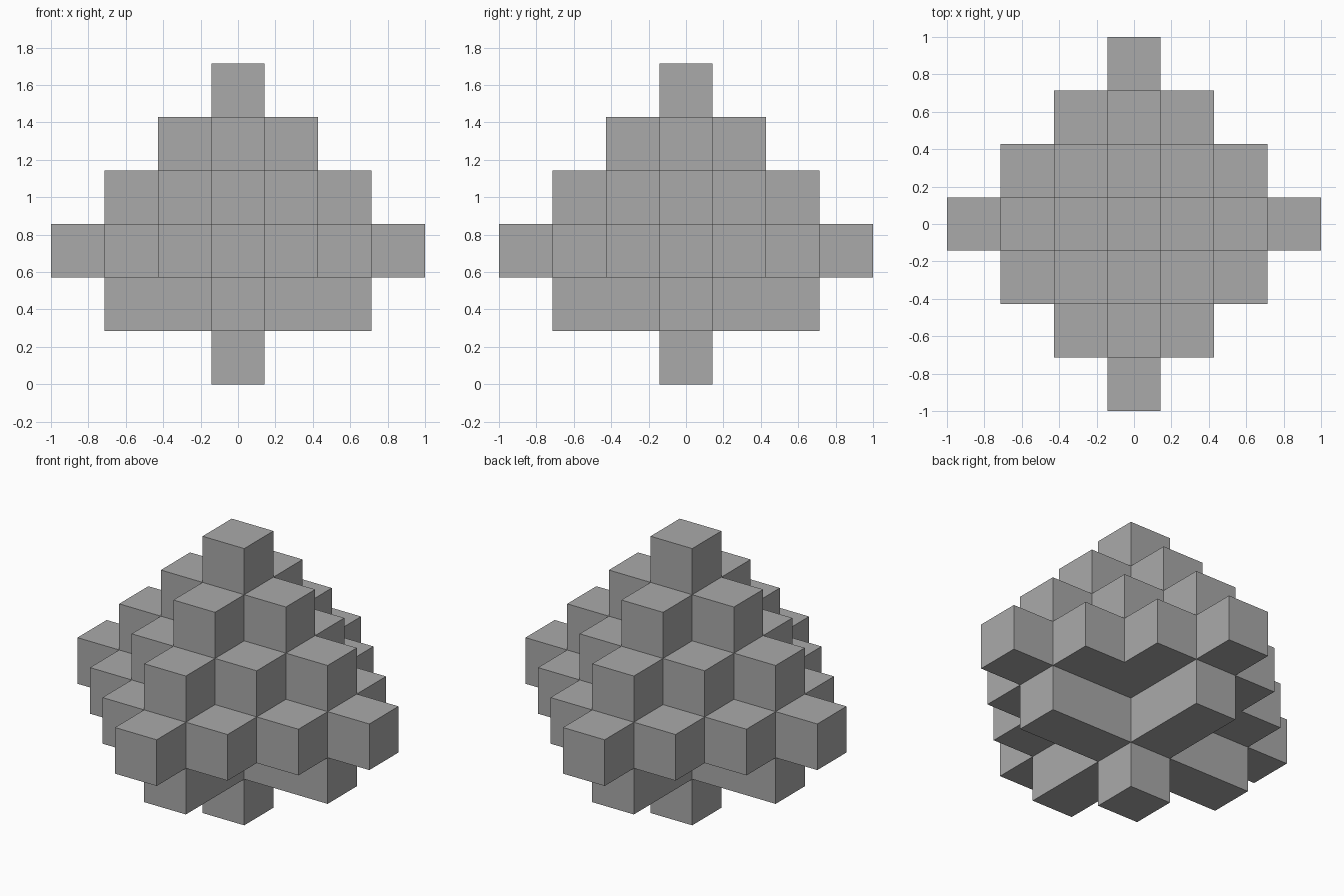
import bpy
import bmesh
import math
from mathutils import Vector

old = bpy.data.objects.get("Cube")
if old:
    bpy.data.objects.remove(old, do_unlink=True)

S = 2 / 7  # edge of one block

# One plain grey for the whole stack
grey = bpy.data.materials.new("plain grey")
grey.use_nodes = True
colour = (0.4, 0.4, 0.4, 1)
grey.diffuse_color = colour
grey.node_tree.nodes["Principled BSDF"].inputs["Base Color"].default_value = colour


def diamond(r):
    """Cells of a stepped diamond with the given reach."""
    span = range(-r, r + 1)
    return {(x, y) for x in span for y in span if abs(x) + abs(y) <= r}


def cross(r):
    """Cells of a plus shape with one-block-wide arms."""
    return {(x, y) for x, y in diamond(r) if x == 0 or y == 0}


# Tiers from the ground up
tiers = [
    ("foot_block", diamond(0)),
    ("cross_tier", cross(2)),
    ("wide_tier", diamond(3)),
    ("middle_tier", diamond(2)),
    ("upper_tier", diamond(1)),
    ("top_block", diamond(0)),
]
filled = {(x, y, z) for z, (_, cells) in enumerate(tiers) for x, y in cells}
axes = [Vector(a) for a in ((1, 0, 0), (0, 1, 0), (0, 0, 1))]


def build_tier(name, level, cells):
    """Make the outward faces of one tier, leaving out faces between blocks."""
    bm = bmesh.new()
    for x, y in sorted(cells):
        centre = Vector((x, y, level))
        for i in range(3):
            for sign in (1, -1):
                n = axes[i] * sign
                if tuple(int(c) for c in centre + n) in filled:
                    continue
                u, v = axes[(i + 1) % 3], axes[(i + 2) % 3] * sign
                corners = (-u - v, u - v, u + v, v - u)
                bm.faces.new([bm.verts.new((centre + (n + c) / 2) * S) for c in corners])
    bmesh.ops.remove_doubles(bm, verts=bm.verts, dist=S / 100)
    # Join level faces that lie side by side
    bmesh.ops.dissolve_limit(bm, angle_limit=math.radians(1), verts=bm.verts, edges=bm.edges)
    mesh = bpy.data.meshes.new(name)
    bm.to_mesh(mesh)
    bm.free()
    mesh.materials.append(grey)
    obj = bpy.data.objects.new(name, mesh)
    obj.location.z = S / 2
    bpy.context.collection.objects.link(obj)


for level, (name, cells) in enumerate(tiers):
    build_tier(name, level, cells)
